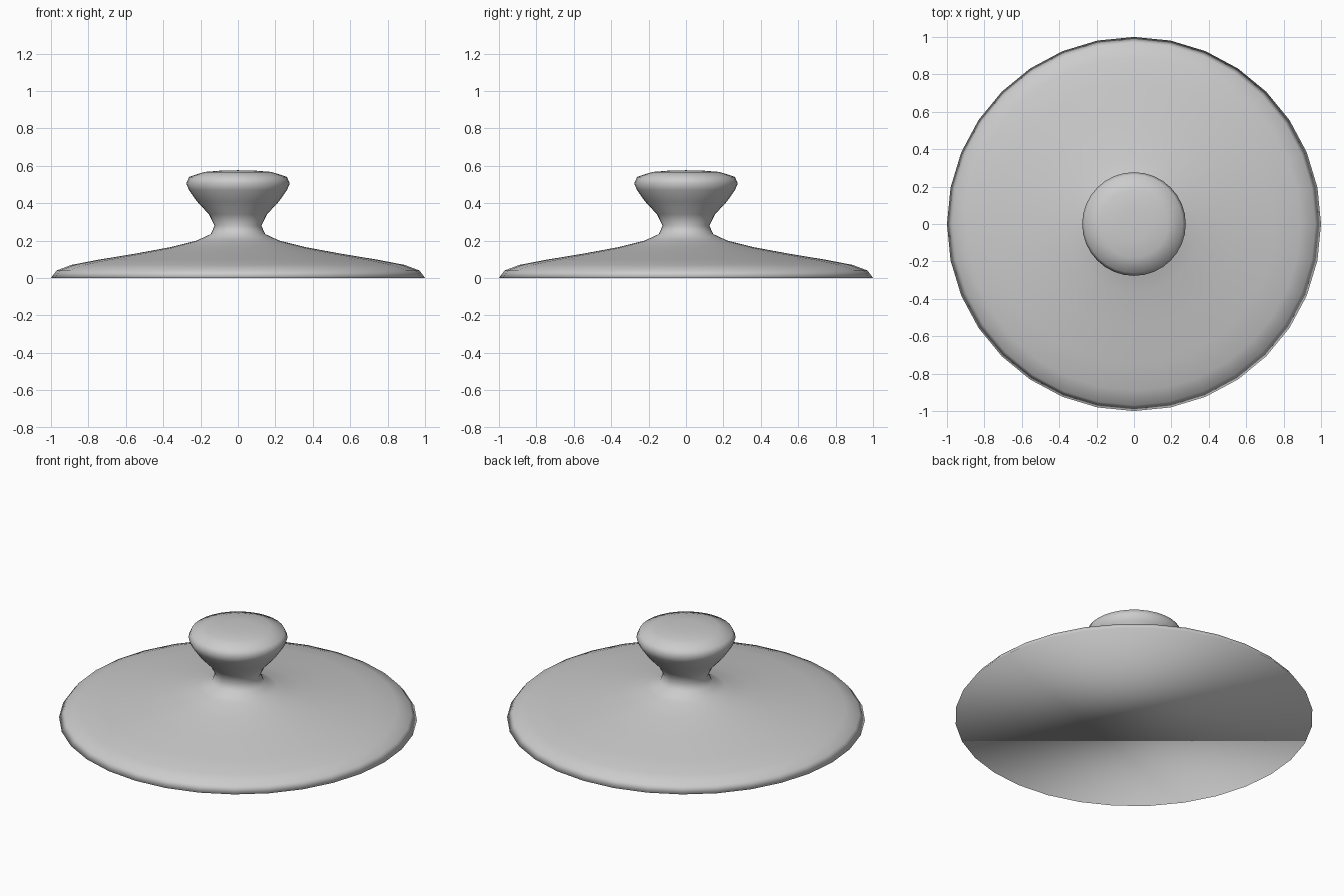
import bpy, bmesh
from math import cos, sin, tau

if "Cube" in bpy.data.objects:
    bpy.data.objects.remove(bpy.data.objects["Cube"])

SIDES = 32

# Lid half-profile (radius, height), from rim up to the knob crown
PROFILE = [
    (1.0, 0.0), (0.97, 0.04), (0.89, 0.07), (0.75, 0.097), (0.55, 0.13),
    (0.36, 0.165), (0.22, 0.2), (0.145, 0.235), (0.125, 0.28),
    (0.155, 0.34), (0.22, 0.41), (0.262, 0.47), (0.277, 0.505),
    (0.262, 0.54), (0.18, 0.567), (0.09, 0.574),
]
TOP = 0.576

bm = bmesh.new()
rings = [[bm.verts.new((r * cos(tau * i / SIDES), r * sin(tau * i / SIDES), z))
          for i in range(SIDES)] for r, z in PROFILE]

# Turned side walls
for a, b in zip(rings, rings[1:]):
    for i in range(SIDES):
        j = (i + 1) % SIDES
        bm.faces.new((a[i], a[j], b[j], b[i]))

# Crown of the knob and flat underside
crown = bm.verts.new((0, 0, TOP))
for i in range(SIDES):
    bm.faces.new((rings[-1][i], rings[-1][(i + 1) % SIDES], crown))
bm.faces.new(list(reversed(rings[0])))

for f in bm.faces:
    f.smooth = True

mesh = bpy.data.meshes.new("pot_lid")
bm.to_mesh(mesh)
bm.free()
lid = bpy.data.objects.new("pot_lid", mesh)
bpy.context.collection.objects.link(lid)
